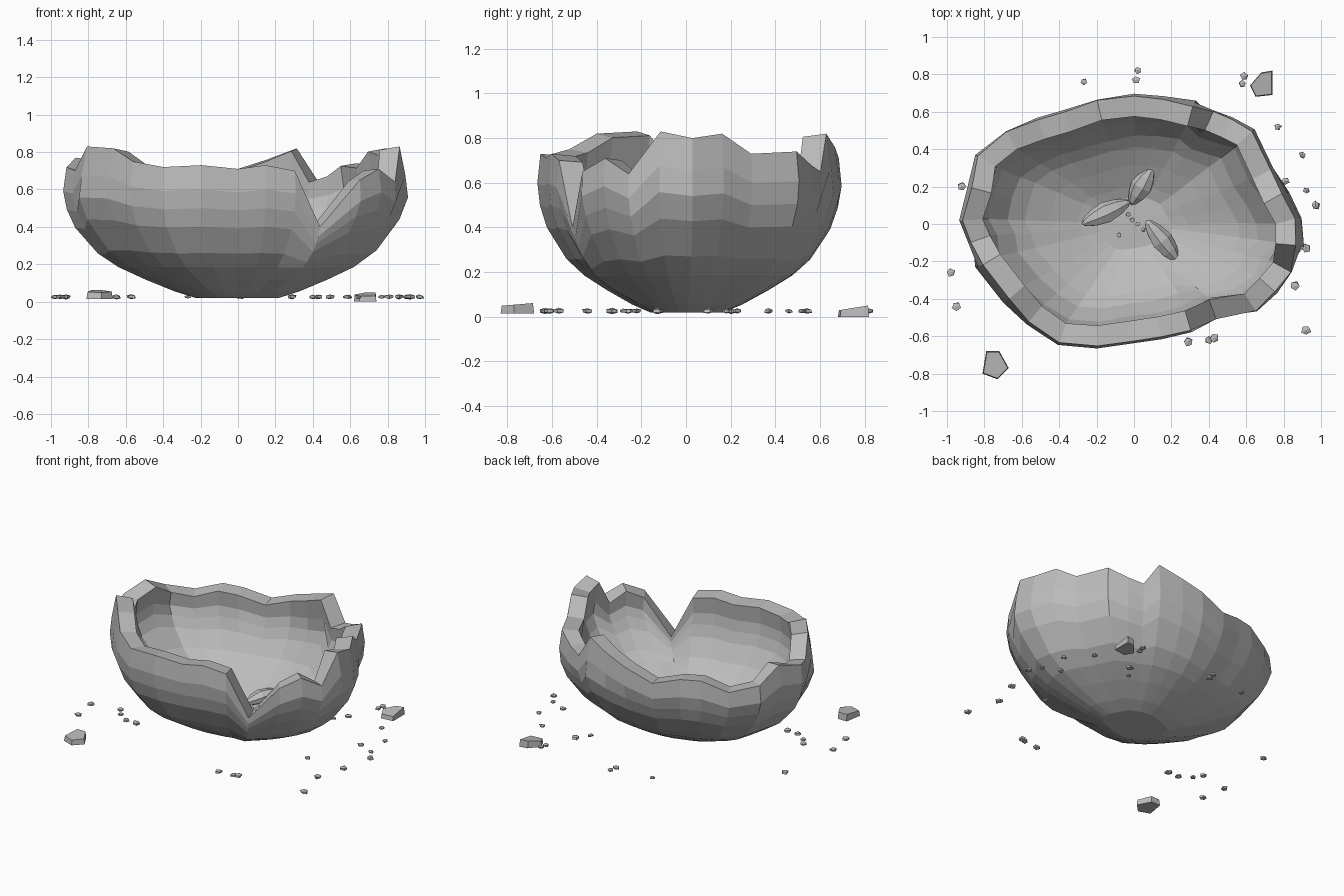
import bpy, bmesh, math, random
from mathutils import Matrix, Euler

random.seed(4)

cube = bpy.data.objects.get("Cube")
if cube:
    bpy.data.objects.remove(cube)

GREY = (0.5, 0.5, 0.5, 1)
stone = bpy.data.materials.new("stone_grey")
stone.use_nodes = True
stone.diffuse_color = GREY
stone.node_tree.nodes["Principled BSDF"].inputs["Base Color"].default_value = GREY


def make_object(name, bm):
    """Turn a bmesh into a flat shaded grey object."""
    mesh = bpy.data.meshes.new(name)
    bm.to_mesh(mesh)
    bm.free()
    mesh.materials.append(stone)
    obj = bpy.data.objects.new(name, mesh)
    bpy.context.collection.objects.link(obj)
    return obj


# Broken rim, counter-clockwise: widest x and y of each column, then its height
RIM = [
    (.91, -.12, .83), (.9, .03, .8), (.83, .17, .82), (.75, .3, .73),
    (.65, .51, .74), (.53, .57, .68), (.43, .61, .65), (.33, .66, .82),
    (.16, .69, .76), (0, .7, .71), (-.2, .67, .64), (-.38, .61, .69),
    (-.52, .57, .7), (-.69, .5, .64), (-.85, .37, .68), (-.9, .2, .77),
    (-.94, .02, .72), (-.89, -.1, .7), (-.85, -.23, .83), (-.7, -.42, .82),
    (-.58, -.54, .75), (-.41, -.65, .72), (-.2, -.67, .73), (0, -.64, .71),
    (.15, -.62, .73), (.31, -.58, .7), (.44, -.51, .4), (.66, -.47, .65),
    (.77, -.37, .71), (.85, -.26, .64),
]
# Wall profile: share of the widest radius against height
PROFILE = [(.24, .02), (.36, .055), (.53, .12), (.68, .185), (.8, .26),
           (.93, .4), (1, .55), (.98, .7), (.95, .83)]
LEVELS = [z for r, z in PROFILE[:6]] + [.5, .6, .73]
BEND = .18  # below this height the rows stay level


def profile_radius(z):
    for (r0, z0), (r1, z1) in zip(PROFILE, PROFILE[1:]):
        if z <= z1:
            return r0 + (r1 - r0) * (z - z0) / (z1 - z0)
    return PROFILE[-1][0]


# Bowl shell, with the deep notch column swelling out into a ridge
bm = bmesh.new()
rows = []
for level in LEVELS:
    row = []
    for x, y, top in RIM:
        z = level
        if z > BEND:
            z = BEND + (z - BEND) * (top - BEND) / (LEVELS[-1] - BEND)
        fullness = 1.45 if top < .5 else 1
        share = profile_radius(LEVELS[0] + (z - LEVELS[0]) * fullness)
        row.append(bm.verts.new((x * share, y * share, z)))
    rows.append(row)
centre = bm.verts.new((0, 0, LEVELS[0]))
count = len(RIM)
for i in range(count):
    j = (i + 1) % count
    bm.faces.new((centre, rows[0][j], rows[0][i]))
    for low, high in zip(rows, rows[1:]):
        bm.faces.new((low[i], low[j], high[j], high[i]))
bowl = make_object("broken_bowl", bm)
wall = bowl.modifiers.new("wall_thickness", "SOLIDIFY")
wall.thickness = .11
wall.offset = -1


# Pointed shards lying on the bowl floor
def shard(name, x, y, length, heading, tilt):
    bm = bmesh.new()
    bmesh.ops.create_uvsphere(bm, u_segments=7, v_segments=6, radius=.5)
    # Draw the sphere out to sharp points at both ends
    for v in bm.verts:
        v.co.x *= 1 - abs(v.co.z) * .5
        v.co.y *= 1 - abs(v.co.z) * .5
    turn = Euler((0, math.radians(90 + tilt), math.radians(heading))).to_matrix().to_4x4()
    size = Matrix.Diagonal((.09, .12, length, 1))
    bm.transform(Matrix.Translation((x, y, .175)) @ turn @ size)
    make_object(name, bm)


shard("floor_shard_left", -.15, .06, .29, 25, 8)
shard("floor_shard_back", .04, .2, .23, 60, -12)
shard("floor_shard_front", .15, -.09, .28, -52, 6)


# Large fallen chunks with five uneven sides
def chunk(name, x, y, base, corners, tilt):
    bm = bmesh.new()
    bottom = [bm.verts.new((x + u, y + v, base)) for u, v in corners]
    top = [bm.verts.new((x + u * .93, y + v * .93, base + .04 + tilt * v))
           for u, v in corners]
    bm.faces.new(bottom[::-1])
    bm.faces.new(top)
    for i in range(len(corners)):
        j = (i + 1) % len(corners)
        bm.faces.new((bottom[i], bottom[j], top[j], top[i]))
    make_object(name, bm)


chunk("fallen_chunk_back", .68, .75, 0,
      [(-.06, -.01), (-.03, -.07), (.06, -.06), (.06, .07), (0, .06)], .15)
chunk("fallen_chunk_front", -.74, -.76, .015,
      [(-.07, -.04), (.01, -.07), (.07, -.01), (.02, .08), (-.05, .08)], .08)


# Small angular rubble
def pebble(name, x, y, z, size):
    bm = bmesh.new()
    bmesh.ops.create_uvsphere(bm, u_segments=5, v_segments=3, radius=size)
    for v in bm.verts:
        v.co *= random.uniform(.8, 1.2)
        v.co.z *= .5
    spin = Matrix.Rotation(random.uniform(0, math.tau), 4, "Z")
    bm.transform(Matrix.Translation((x, y, z)) @ spin)
    make_object(name, bm)


GROUND = [(-.27, .76), (.02, .82), (.01, .77), (.59, .79), (.58, .75),
          (.77, .52), (.9, .37), (.81, .23), (.92, .18), (.97, .1),
          (.92, -.13), (.86, -.33), (.92, -.57), (.29, -.63), (.4, -.62),
          (.43, -.61), (-.95, -.44), (-.98, -.26), (-.92, .2),
          (-.77, -.22), (-.73, -.28), (-.65, -.33), (-.57, -.33),
          (.64, -.13), (.43, .46), (.49, .54)]
for i, (x, y) in enumerate(GROUND):
    pebble(f"ground_pebble_{i}", x, y, .026, random.uniform(.018, .028))

FLOOR = [(-.03, .05), (-.01, .02), (.02, 0), (.05, -.03), (-.08, -.06)]
for i, (x, y) in enumerate(FLOOR):
    pebble(f"floor_pebble_{i}", x, y, .135, .014)
